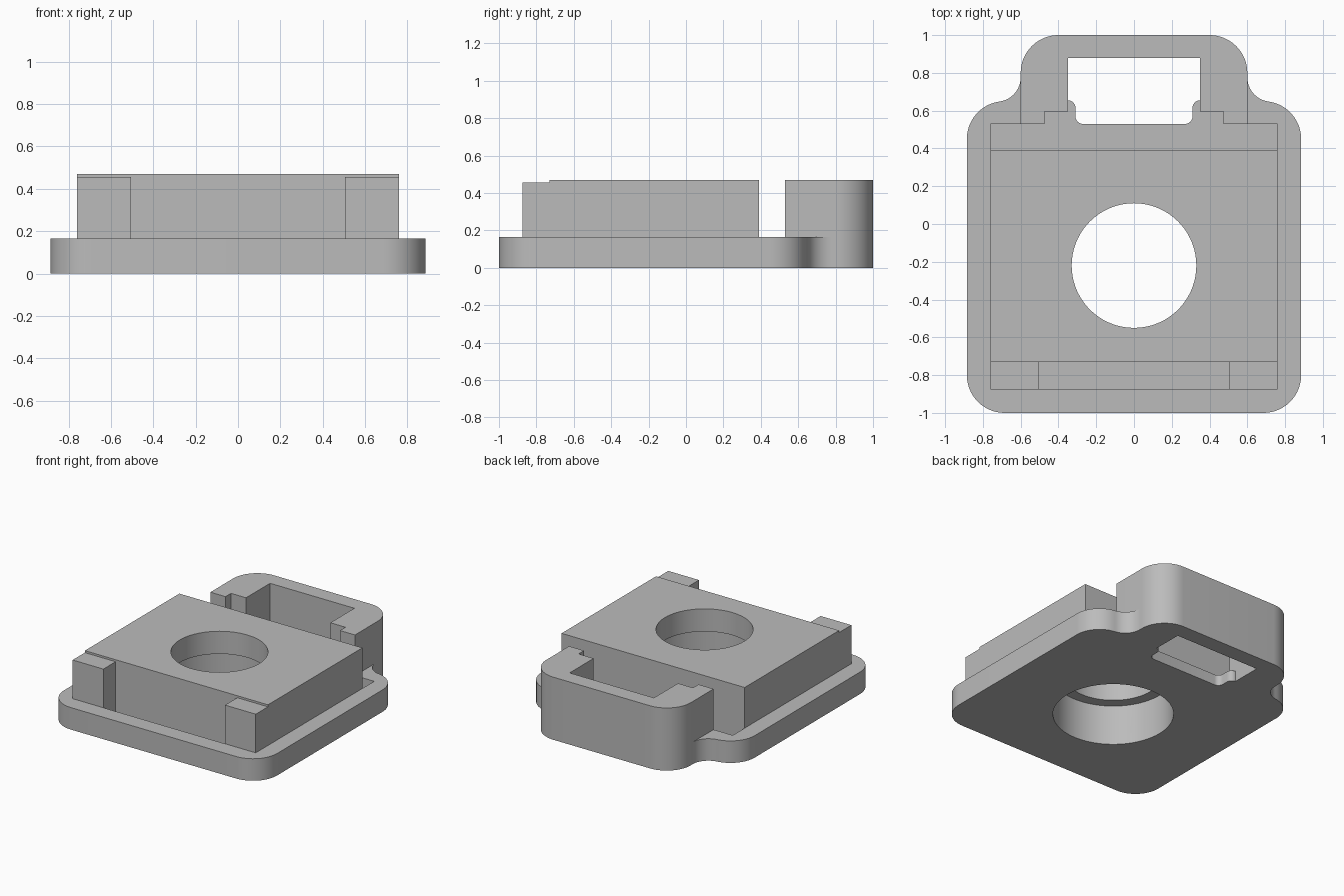
import bpy, bmesh, math

cube = bpy.data.objects.get("Cube")
if cube:
    bpy.data.objects.remove(cube, do_unlink=True)

GREY = (0.5, 0.5, 0.5, 1)
grey = bpy.data.materials.new("plain grey")
grey.use_nodes = True
grey.diffuse_color = GREY
grey.node_tree.nodes["Principled BSDF"].inputs["Base Color"].default_value = GREY

FLOOR, RIM, TOP = 0.08, 0.165, 0.47
HOLE_Y = -0.22


def arc(cx, cy, r, start, end, steps=16):
    angles = [math.radians(start + (end - start) * i / steps) for i in range(steps + 1)]
    return [(cx + r * math.cos(a), cy + r * math.sin(a)) for a in angles]


def mirrored(half):
    return half + [(-x, y) for x, y in reversed(half)]


def rect(x0, x1, y0, y1):
    return [(x0, y0), (x1, y0), (x1, y1), (x0, y1)]


def prism(name, outline, z0, z1):
    """Extrude a closed outline between two heights."""
    bm = bmesh.new()
    face = bm.faces.new([bm.verts.new((x, y, z0)) for x, y in outline])
    bmesh.ops.remove_doubles(bm, verts=bm.verts[:], dist=0.0005)
    grown = bmesh.ops.extrude_face_region(bm, geom=bm.faces[:], use_keep_orig=True)
    verts = [g for g in grown["geom"] if isinstance(g, bmesh.types.BMVert)]
    bmesh.ops.translate(bm, verts=verts, vec=(0, 0, z1 - z0))
    bmesh.ops.recalc_face_normals(bm, faces=bm.faces[:])
    mesh = bpy.data.meshes.new(name)
    bm.to_mesh(mesh)
    bm.free()
    mesh.materials.append(grey)
    obj = bpy.data.objects.new(name, mesh)
    bpy.context.collection.objects.link(obj)
    return obj


def activate(obj):
    bpy.ops.object.select_all(action="DESELECT")
    obj.select_set(True)
    bpy.context.view_layer.objects.active = obj


def cut(obj, outline, z0, z1):
    """Subtract a prism from a part."""
    cutter = prism("cutter", outline, z0, z1)
    cutter.hide_render = True
    mod = obj.modifiers.new("cut", "BOOLEAN")
    mod.operation, mod.solver, mod.object = "DIFFERENCE", "EXACT", cutter
    activate(obj)
    bpy.ops.object.modifier_apply(modifier=mod.name)
    bpy.data.objects.remove(cutter, do_unlink=True)


def circle(r):
    return arc(0, HOLE_Y, r, 0, 360, 72)[:-1]


# Base plate: rounded body that flows into a narrower rear neck
neck_corner = arc(0.4, 0.8, 0.2, 0, 90)
blend = math.degrees(math.atan2(0.327, 0.045))
base = prism("base_plate", mirrored(
    arc(0.685, -0.8, 0.2, -90, 0)
    + arc(0.685, 0.45, 0.2, 0, blend)
    + arc(0.73, 0.777, 0.13, blend + 180, 180)[1:]
    + neck_corner), 0, RIM)

# Pocket sunk in the base, stepping in towards the rear opening
cut(base, mirrored([(0.76, -0.875), (0.76, 0.53), (0.475, 0.53),
                    (0.475, 0.595), (0.35, 0.595), (0.35, 0.88)]), FLOOR, 0.3)

# Rear slot through the floor, with rounded tongues at the sides
cut(base, mirrored(arc(0.27, 0.57, 0.04, -90, 0, 8)
                   + arc(0.35, 0.615, 0.04, 180, 90, 8)
                   + [(0.35, 0.88)]), -0.1, 0.3)
cut(base, circle(0.41), -0.1, 0.3)

# Raised rear bracket
bracket = prism("rear_bracket", mirrored(
    [(0.35, 0.88), (0.35, 0.595), (0.475, 0.595), (0.475, 0.53), (0.6, 0.53)]
    + neck_corner), RIM, TOP)

# Centre block with a stepped bore
block = prism("centre_block", rect(-0.76, 0.76, -0.73, 0.39), FLOOR, TOP)
cut(block, circle(0.33), -0.1, 0.6)
cut(block, circle(0.41), -0.1, 0.3)

# Front corner posts, slightly lower than the block
posts = [prism(name, rect(x0, x0 + 0.255, -0.875, -0.73), FLOOR, 0.455)
         for name, x0 in (("left_post", 0.505), ("right_post", -0.76))]

for part in [base, bracket, block] + posts:
    activate(part)
    bpy.ops.object.shade_smooth_by_angle(angle=math.radians(30))
